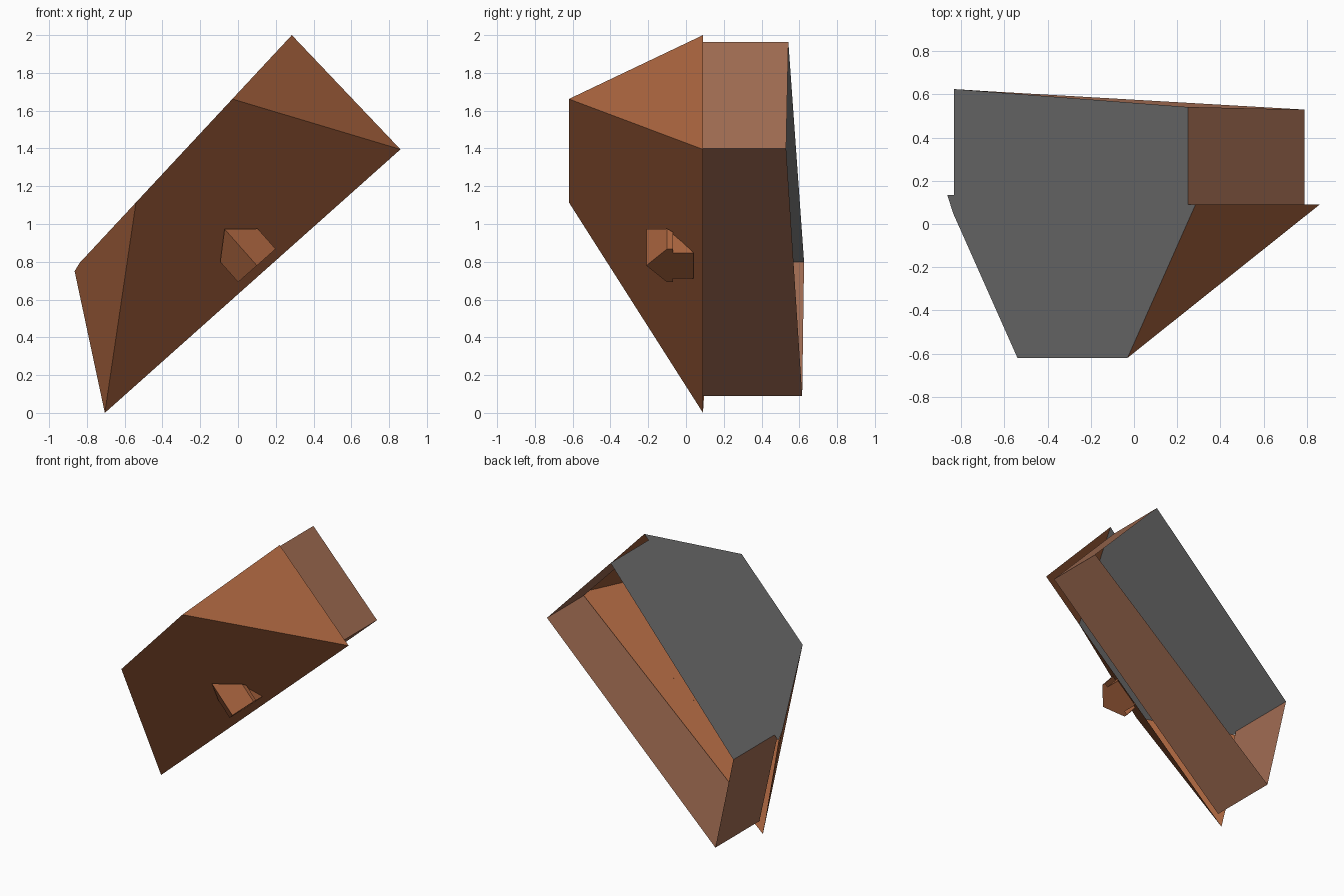
import bpy, bmesh
from mathutils import Vector

if "Cube" in bpy.data.objects:
    bpy.data.objects.remove(bpy.data.objects["Cube"])


def material(name, rgb):
    m = bpy.data.materials.new(name)
    m.diffuse_color = (*rgb, 1)
    m.use_nodes = True
    m.node_tree.nodes["Principled BSDF"].inputs["Base Color"].default_value = m.diffuse_color
    return m


ROOF = material("roof orange brown", (0.39, 0.125, 0.048))
WALL = material("wall dusty brown", (0.352, 0.149, 0.084))
GREY = material("cut face grey", (0.155, 0.155, 0.155))


def part(name, mat, polys, centre):
    """Thin shell of flat polygons, every face turned away from centre."""
    bm = bmesh.new()
    for poly in polys:
        bm.faces.new([bm.verts.new(p) for p in poly])
    bmesh.ops.remove_doubles(bm, verts=bm.verts, dist=1e-5)
    bm.normal_update()
    for f in bm.faces:
        if f.normal.dot(f.calc_center_median() - Vector(centre)) < 0:
            f.normal_flip()
    me = bpy.data.meshes.new(name)
    bm.to_mesh(me)
    bm.free()
    me.materials.append(mat)
    ob = bpy.data.objects.new(name, me)
    bpy.context.collection.objects.link(ob)
    return ob


def cut_z(x):
    """Height of the sloping plane that slices the house."""
    return 2.0 + 1.0735 * (x - 0.285)


MID = (0.0, 0.15, 1.0)
EAVE = 0.09

# Hipped roof, lying on its side with the ridge towards -y
top, right, low = (0.285, EAVE, 2.0), (0.86, EAVE, 1.395), (-0.705, EAVE, 0.0)
ridge_a, ridge_b = (-0.54, -0.62, cut_z(-0.54)), (-0.03, -0.62, cut_z(-0.03))
kink, tip = (-0.838, 0.05, cut_z(-0.838)), (-0.865, 0.135, 0.75)
part("hipped_roof", ROOF, [
    (low, right, ridge_b, ridge_a),
    (right, top, ridge_b),
    (low, ridge_a, kink, tip),
], MID)

# Three walls below the eaves, open at the bottom
foot = [(0.25, 0.542, cut_z(0.25)), (0.79, 0.53, 1.40),
        (-0.676, 0.615, 0.09), (-0.833, 0.625, cut_z(-0.833))]
head = [(x, EAVE, z) for x, y, z in foot]
part("house_walls", WALL,
     [(foot[i], foot[i + 1], head[i + 1], head[i]) for i in range(3)], MID)

# Flat grey face closing the sliced side
part("cut_face", GREY, [
    (foot[0], head[0], top, ridge_b, ridge_a, kink,
     (-0.865, 0.135, cut_z(-0.865)), (-0.833, 0.135, cut_z(-0.833)), foot[3]),
], MID)


# Dormer, in a frame of u along the eave and v out of the roof
def dormer(u, v, y):
    return (0.10 + 0.749 * u + 0.663 * v, y, 0.78 + 0.663 * u - 0.749 * v)


DMID = dormer(0, -0.08, -0.08)
slopes, cheeks = [], []
for s in (-1, 1):
    e, w = s * 0.1325, s * 0.102
    slopes.append((dormer(0, 0, -0.21), dormer(e, 0, -0.10),
                   dormer(e, -0.143, -0.10), dormer(0, -0.258, -0.21)))
    slopes.append((dormer(e, 0, -0.10), dormer(e, 0, -0.07),
                   dormer(e, -0.12, -0.07), dormer(e, -0.143, -0.10)))
    cheeks.append((dormer(w, 0, -0.07), dormer(w, 0, 0.04), dormer(w, -0.14, -0.07)))
slopes.append((dormer(0, 0, -0.21), dormer(0.1325, 0, -0.10), dormer(0.1325, 0, -0.07),
               dormer(-0.1325, 0, -0.07), dormer(-0.1325, 0, -0.10)))
cheeks.append((dormer(-0.102, 0, -0.07), dormer(0.102, 0, -0.07),
               dormer(0.102, 0, 0.04), dormer(-0.102, 0, 0.04)))
part("dormer_roof", ROOF, slopes, DMID)
part("dormer_walls", ROOF, cheeks, DMID)
